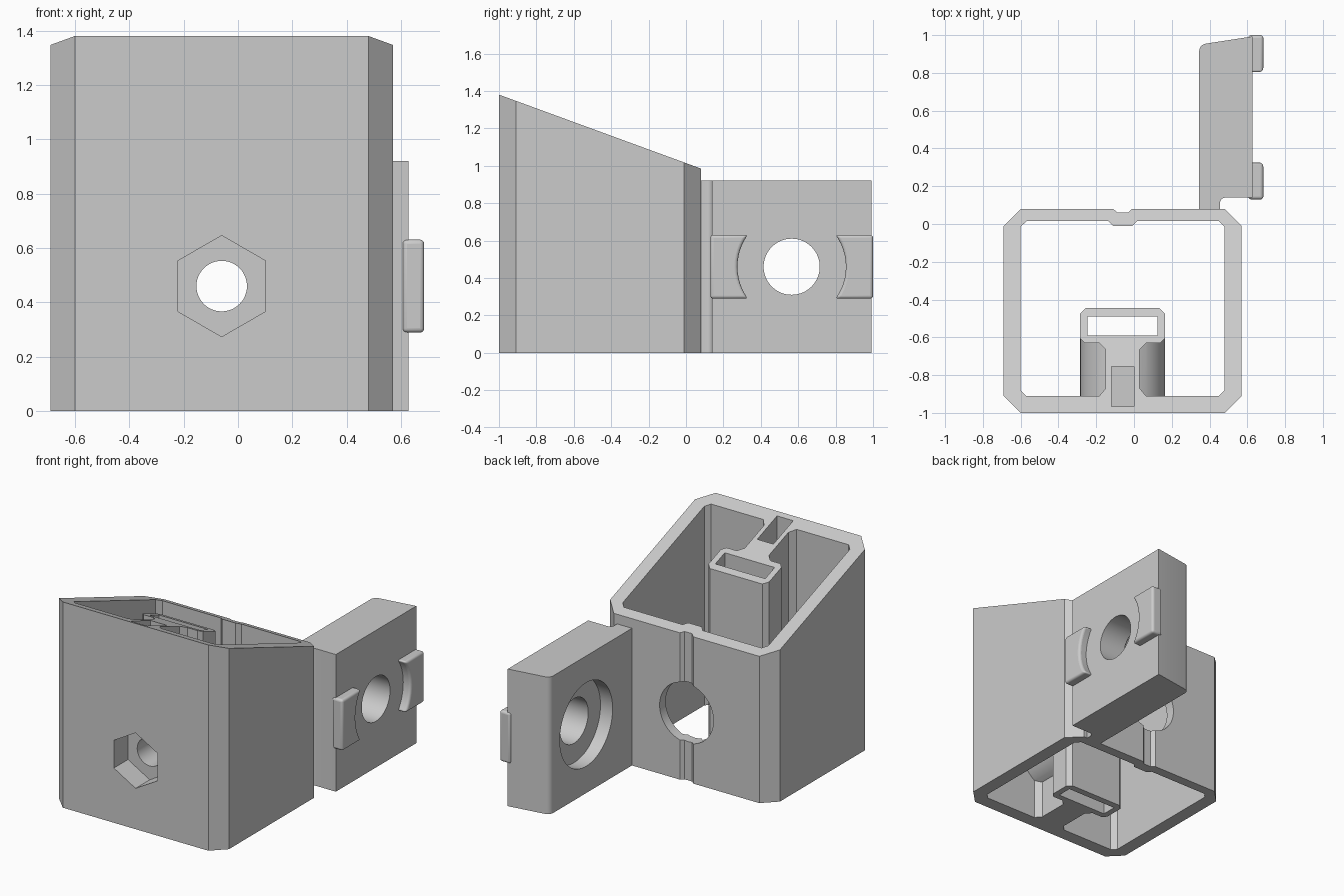
import bpy, bmesh, math
from mathutils import Vector

if "Cube" in bpy.data.objects:
    bpy.data.objects.remove(bpy.data.objects["Cube"], do_unlink=True)

grey = bpy.data.materials.new("light grey plastic")
grey.use_nodes = True
colour = (0.6, 0.6, 0.6, 1)
grey.diffuse_color = colour
grey.node_tree.nodes["Principled BSDF"].inputs["Base Color"].default_value = colour

CX, CZ = -0.06, 0.46     # bolt axis
PY = 0.565               # plate hole centre


def prism(name, pts, axis, a, b, top=None):
    """Extrude a 2D outline along an axis; top(p, q) may replace the end height."""
    place = {"x": lambda p, q, t: (t, p, q),
             "y": lambda p, q, t: (p, t, q),
             "z": lambda p, q, t: (p, q, t)}[axis]
    bm = bmesh.new()
    low = [bm.verts.new(place(p, q, a)) for p, q in pts]
    high = [bm.verts.new(place(p, q, top(p, q) if top else b)) for p, q in pts]
    bm.faces.new(low)
    bm.faces.new(high)
    for i in range(len(pts)):
        j = (i + 1) % len(pts)
        bm.faces.new((low[i], low[j], high[j], high[i]))
    bmesh.ops.recalc_face_normals(bm, faces=bm.faces)
    mesh = bpy.data.meshes.new(name)
    bm.to_mesh(mesh)
    bm.free()
    mesh.materials.append(grey)
    obj = bpy.data.objects.new(name, mesh)
    bpy.context.collection.objects.link(obj)
    return obj


def circle(p, q, r, n=64, turn=0.0):
    return [(p + r * math.cos(turn + math.tau * i / n),
             q + r * math.sin(turn + math.tau * i / n)) for i in range(n)]


def chamfered(x0, x1, y0, y1, c):
    return [(x0 + c, y0), (x1 - c, y0), (x1, y0 + c), (x1, y1 - c),
            (x1 - c, y1), (x0 + c, y1), (x0, y1 - c), (x0, y0 + c)]


def mirrored(half):
    """Close a half outline by mirroring it across the bolt axis."""
    return [(CX + p, q) for p, q in half] + [(CX - p, q) for p, q in reversed(half)]


def activate(obj):
    bpy.ops.object.select_all(action="DESELECT")
    obj.select_set(True)
    bpy.context.view_layer.objects.active = obj


def cut(obj, cutter):
    mod = obj.modifiers.new("cut", "BOOLEAN")
    mod.operation, mod.solver, mod.object = "DIFFERENCE", "EXACT", cutter
    activate(obj)
    bpy.ops.object.modifier_apply(modifier=mod.name)
    bpy.data.objects.remove(cutter, do_unlink=True)


def smooth(obj):
    activate(obj)
    bpy.ops.object.shade_smooth_by_angle(angle=math.radians(30))


# Housing block with a sloping top
housing = prism("housing", chamfered(-0.69, 0.57, -1, 0.08, 0.09), "z", 0, 0,
                top=lambda x, y: 1.38 - 0.366 * (y + 1))

# Cavity, leaving the T-shaped core, round boss and seam rib standing
cavity_outline = chamfered(-0.6, 0.48, -0.91, 0.015, 0.03)
cavity_outline[5:5] = [(0.015, 0.015), (-0.01, -0.01), (-0.11, -0.01), (-0.135, 0.015)]
cavity = prism("cavity", cavity_outline, "z", -0.5, 2)
core = mirrored([(0.125, -0.95), (0.125, -0.912), (0.09, -0.87), (0.09, -0.665),
                 (0.125, -0.63), (0.2, -0.63), (0.225, -0.605),
                 (0.225, -0.475), (0.195, -0.445)])
cut(cavity, prism("core", core, "z", -1, 3))
cut(cavity, prism("boss", circle(CX, CZ, 0.225), "y", -0.95, -0.6))
cut(housing, cavity)

# Openings: bar slot, top pocket, nut recess, bolt hole, rear hole, seam groove
cut(housing, prism("slot", [(-0.245, -0.59), (0.125, -0.59),
                            (0.125, -0.49), (-0.245, -0.49)], "z", -0.5, 2))
cut(housing, prism("pocket", [(-0.12, -0.965), (0, -0.965),
                              (0, -0.755), (-0.12, -0.755)], "z", 0.9, 2))
cut(housing, prism("nut_recess", circle(CX, CZ, 0.186, 6, math.pi / 6), "y", -1.1, -0.85))
cut(housing, prism("bolt_hole", circle(CX, CZ, 0.093, 48), "y", -1.2, -0.3))
cut(housing, prism("rear_hole", circle(CX, CZ, 0.2), "y", -0.2, 0.3))
cut(housing, prism("seam_groove", mirrored([(0.07, 0.1), (0.05, 0.08), (0.028, 0.06)]),
                   "z", -0.5, 2))
smooth(housing)

# Side plate with rounded outer corner and a fillet near the wall
corner = [(0.385 + 0.04 * math.cos(a), 0.915 + 0.04 * math.sin(a))
          for a in [math.radians(d) for d in range(100, 181, 16)]]
fillet = [(0.485 + 0.03 * math.cos(a), 0.11 + 0.03 * math.sin(a))
          for a in [math.radians(d) for d in range(90, 181, 18)]]
plate = prism("side_plate", [(0.345, 0.08)] + corner[::-1] + [(0.628, 0.993), (0.628, 0.14)]
              + fillet + [(0.455, 0.08)], "z", 0, 0.92)
cut(plate, prism("plate_hole", circle(PY, CZ, 0.15), "x", 0.2, 0.8))
cut(plate, prism("counterbore", circle(PY, CZ, 0.28), "x", 0.2, 0.435))
smooth(plate)

# Raised tabs with concave inner edges either side of the plate hole
for name, side in (("rear_tab", 1), ("front_tab", -1)):
    arc = [(PY + side * 0.29 * math.cos(a), CZ + 0.29 * math.sin(a))
           for a in [math.radians(d) for d in range(-36, 37, 6)]]
    outer = PY + side * 0.435
    tab = prism(name, arc + [(outer, CZ + 0.171), (outer, CZ - 0.171)], "x", 0.605, 0.685)
    bevel = tab.modifiers.new("rounded edges", "BEVEL")
    bevel.width, bevel.segments = 0.02, 4
    bevel.limit_method, bevel.angle_limit = "ANGLE", math.radians(30)
    smooth(tab)
